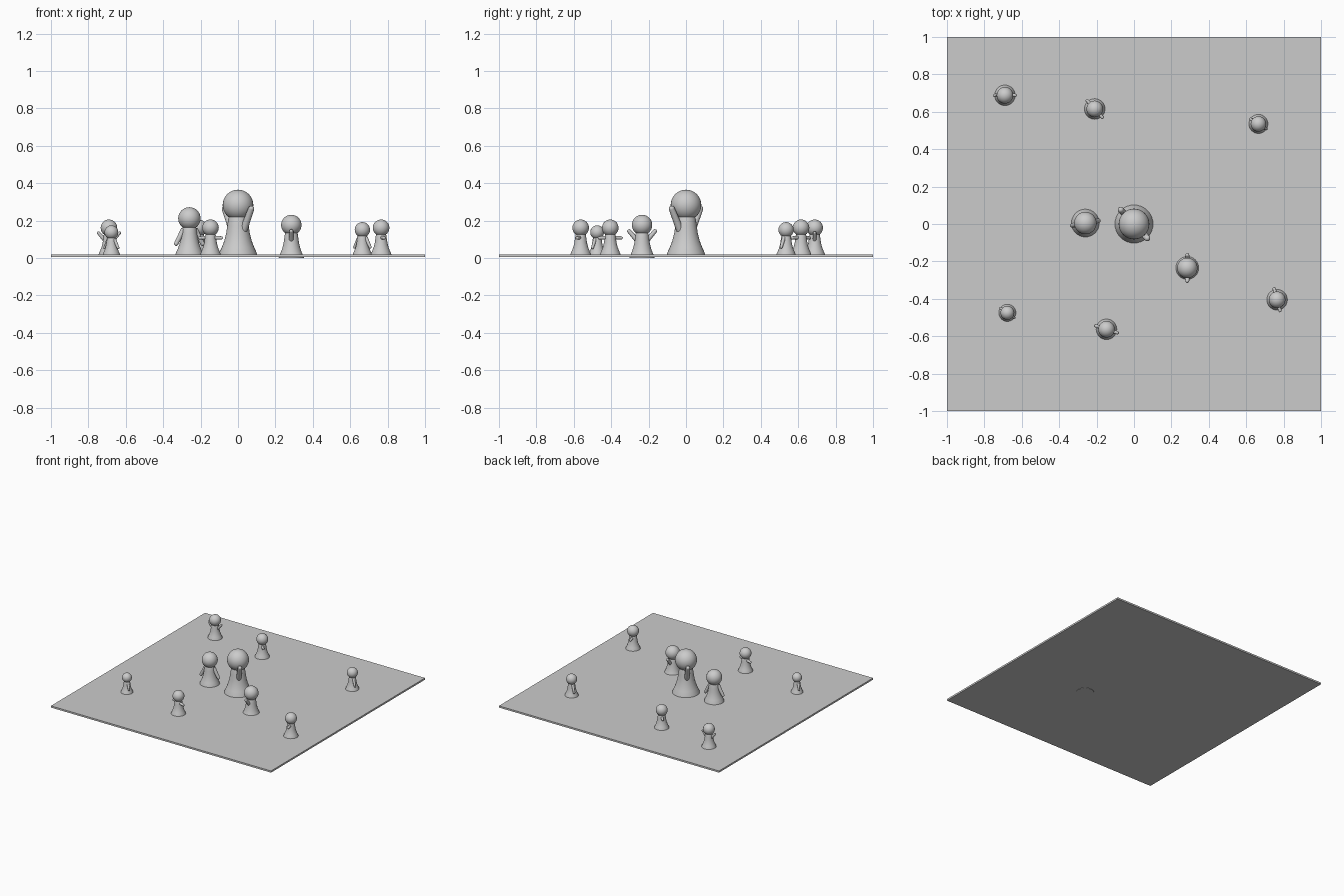
import bpy, bmesh, math
from mathutils import Vector, Matrix

if "Cube" in bpy.data.objects:
    bpy.data.objects.remove(bpy.data.objects["Cube"])

grey = bpy.data.materials.new("plain_grey")
grey.diffuse_color = (0.6, 0.6, 0.6, 1)
grey.use_nodes = True
grey.node_tree.nodes["Principled BSDF"].inputs["Base Color"].default_value = grey.diffuse_color


def finish(bm, name, location=(0, 0, 0), scale=1.0, turn=0.0, smooth=True):
    bmesh.ops.recalc_face_normals(bm, faces=bm.faces)
    mesh = bpy.data.meshes.new(name)
    bm.to_mesh(mesh)
    bm.free()
    mesh.materials.append(grey)
    ob = bpy.data.objects.new(name, mesh)
    bpy.context.collection.objects.link(ob)
    ob.location, ob.scale = location, (scale,) * 3
    ob.rotation_euler.z = math.radians(turn)
    if smooth:
        bpy.ops.object.select_all(action='DESELECT')
        ob.select_set(True)
        bpy.context.view_layer.objects.active = ob
        bpy.ops.object.shade_smooth_by_angle(angle=math.radians(35))


def lathe(profile, steps=32):
    """Spin a radius / height profile into a closed solid."""
    bm = bmesh.new()
    rings = []
    for r, z in profile:
        rings.append([bm.verts.new((r * math.cos(2 * math.pi * i / steps),
                                    r * math.sin(2 * math.pi * i / steps), z))
                      for i in range(steps)])
    for low, high in zip(rings, rings[1:]):
        for i in range(steps):
            j = (i + 1) % steps
            bm.faces.new((low[i], low[j], high[j], high[i]))
    bm.faces.new(rings[0])
    bm.faces.new(rings[-1])
    return bm


# Thin square ground board
bm = bmesh.new()
bmesh.ops.create_cube(bm, size=1, matrix=Matrix.Translation((0, 0, 0.011))
                      @ Matrix.Diagonal((2, 2, 0.014, 1)))
finish(bm, "board", smooth=False)

BODY = [(0.102, 0), (0.099, 0.012), (0.086, 0.04), (0.073, 0.075),
        (0.063, 0.115), (0.057, 0.155), (0.052, 0.19), (0.045, 0.215)]

# Arm poses: inner and outer end as (distance from axis, height)
POSES = {"high": ((0.035, 0.115), (0.104, 0.245)),
         "raised": ((0.03, 0.13), (0.104, 0.215)),
         "level": ((0.02, 0.168), (0.112, 0.165)),
         "down": ((0.042, 0.185), (0.098, 0.08))}


def figure(label, x, y, base, scale, turn, pose):
    at = (x, y, base)
    finish(lathe(BODY), label + "_body", at, scale)

    # Round head
    bm = bmesh.new()
    bmesh.ops.create_uvsphere(bm, u_segments=32, v_segments=16, radius=0.082,
                              matrix=Matrix.Translation((0, 0, 0.265)))
    finish(bm, label + "_head", at, scale)

    # Pair of stubby arms with rounded hands
    inner, outer = POSES[pose]
    bm = bmesh.new()
    for side in (-1, 1):
        a = Vector((side * inner[0], 0, inner[1]))
        b = Vector((side * outer[0], 0, outer[1]))
        d = b - a
        rot = d.to_track_quat('Z', 'Y').to_matrix().to_4x4()
        bmesh.ops.create_cone(bm, cap_ends=True, segments=16, radius1=0.021,
                              radius2=0.016, depth=d.length,
                              matrix=Matrix.Translation((a + b) / 2) @ rot)
        bmesh.ops.create_uvsphere(bm, u_segments=16, v_segments=8, radius=0.016,
                                  matrix=Matrix.Translation(b) @ rot)
    finish(bm, label + "_arms", at, scale, turn)


# Name, x, y, base height, scale, arm direction, arm pose
FIGURES = [("large_figure", 0, 0, 0.018, 1.0, -47, "high"),
           ("medium_figure", -0.26, 0.005, 0.018, 0.73, 10, "down"),
           ("sunken_figure", 0.285, -0.235, 0.0, 0.665, 90, "raised"),
           ("right_front_figure", 0.765, -0.405, 0.018, 0.54, -75, "level"),
           ("right_back_figure", 0.665, 0.535, 0.018, 0.5, -32, "down"),
           ("centre_back_figure", -0.21, 0.615, 0.018, 0.54, -48, "level"),
           ("left_back_figure", -0.69, 0.688, 0.018, 0.54, 0, "raised"),
           ("left_front_figure", -0.677, -0.475, 0.018, 0.45, -35, "down"),
           ("centre_front_figure", -0.147, -0.563, 0.018, 0.54, -18, "level")]
for f in FIGURES:
    figure(*f)
